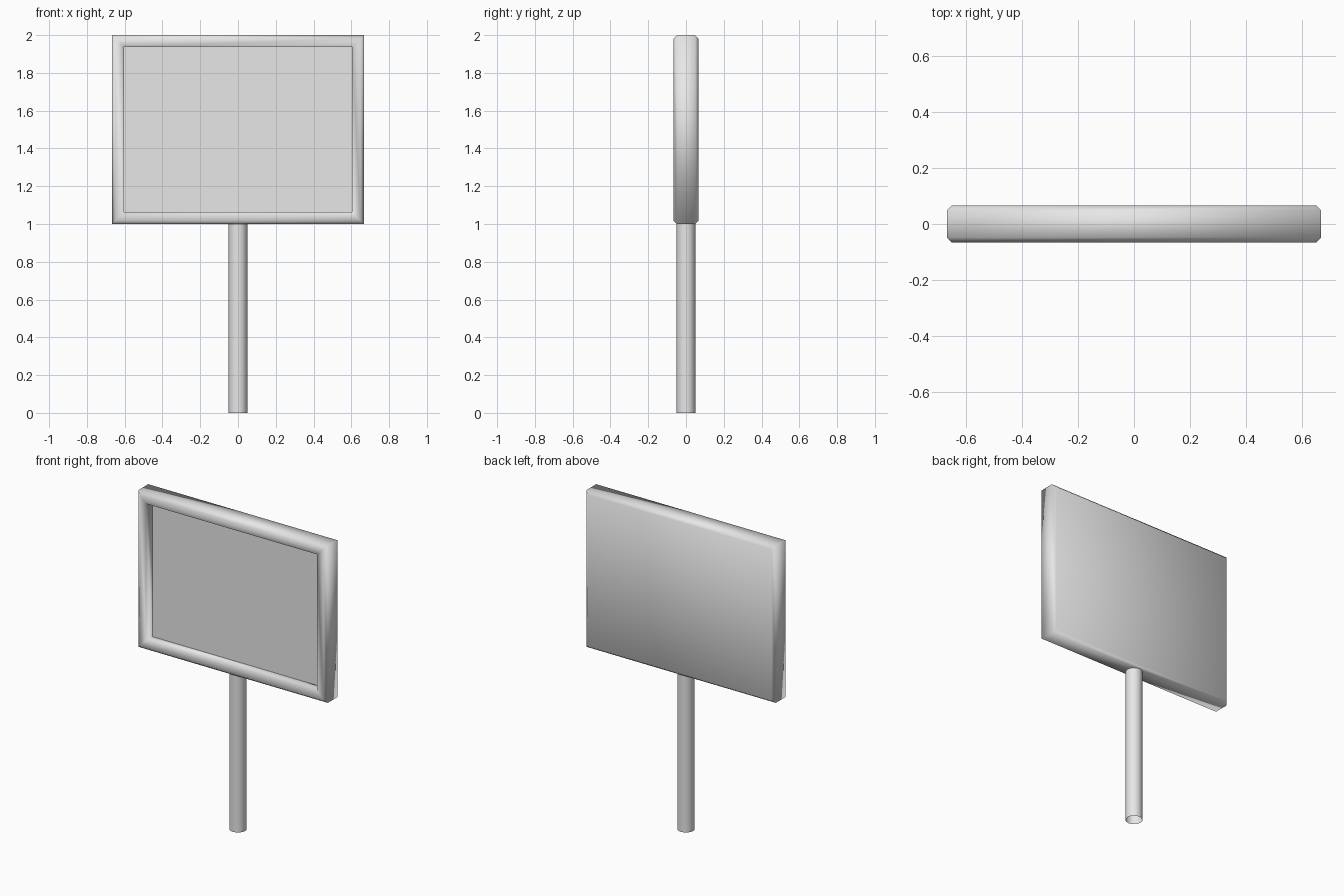
import bpy
import bmesh

cube = bpy.data.objects.get("Cube")
if cube:
    bpy.data.objects.remove(cube, do_unlink=True)

# Overall sizes
HALF_W, BOTTOM, TOP = 0.667, 1.0, 2.0
HALF_D, CHAMFER, RIM = 0.066, 0.018, 0.064
PANEL_Y = 0.0
POST_RADIUS = 0.05

grey = bpy.data.materials.new("light_grey")
grey.use_nodes = True
grey.diffuse_color = (0.8, 0.8, 0.8, 1)
grey.node_tree.nodes["Principled BSDF"].inputs["Base Color"].default_value = (0.8, 0.8, 0.8, 1)


def finish(name, bm, smooth):
    mesh = bpy.data.meshes.new(name)
    for face in bm.faces:
        face.smooth = smooth
    bm.to_mesh(mesh)
    bm.free()
    mesh.materials.append(grey)
    obj = bpy.data.objects.new(name, mesh)
    bpy.context.collection.objects.link(obj)
    return obj


def rectangle(bm, inset, y):
    x, low, high = HALF_W - inset, BOTTOM + inset, TOP - inset
    return [bm.verts.new(p) for p in
            ((-x, y, low), (x, y, low), (x, y, high), (-x, y, high))]


# Board shell: back, chamfered rim, front border and recess wall
bm = bmesh.new()
profile = [
    (CHAMFER, HALF_D),
    (0, HALF_D - CHAMFER),
    (0, CHAMFER - HALF_D),
    (CHAMFER, -HALF_D),
    (RIM, -HALF_D),
    (RIM, PANEL_Y),
]
loops = [rectangle(bm, inset, y) for inset, y in profile]
bm.faces.new(reversed(loops[0]))
for a, b in zip(loops, loops[1:]):
    for i in range(4):
        j = (i + 1) % 4
        bm.faces.new((a[i], a[j], b[j], b[i]))
finish("board_frame", bm, True)

# Flat recessed display panel
bm = bmesh.new()
bm.faces.new(rectangle(bm, RIM, PANEL_Y))
finish("display_panel", bm, False)

# Hollow post, open at the foot
bm = bmesh.new()
bmesh.ops.create_cone(bm, cap_ends=False, segments=16,
                      radius1=POST_RADIUS, radius2=POST_RADIUS, depth=BOTTOM)
post = finish("post", bm, True)
post.location.z = BOTTOM / 2
